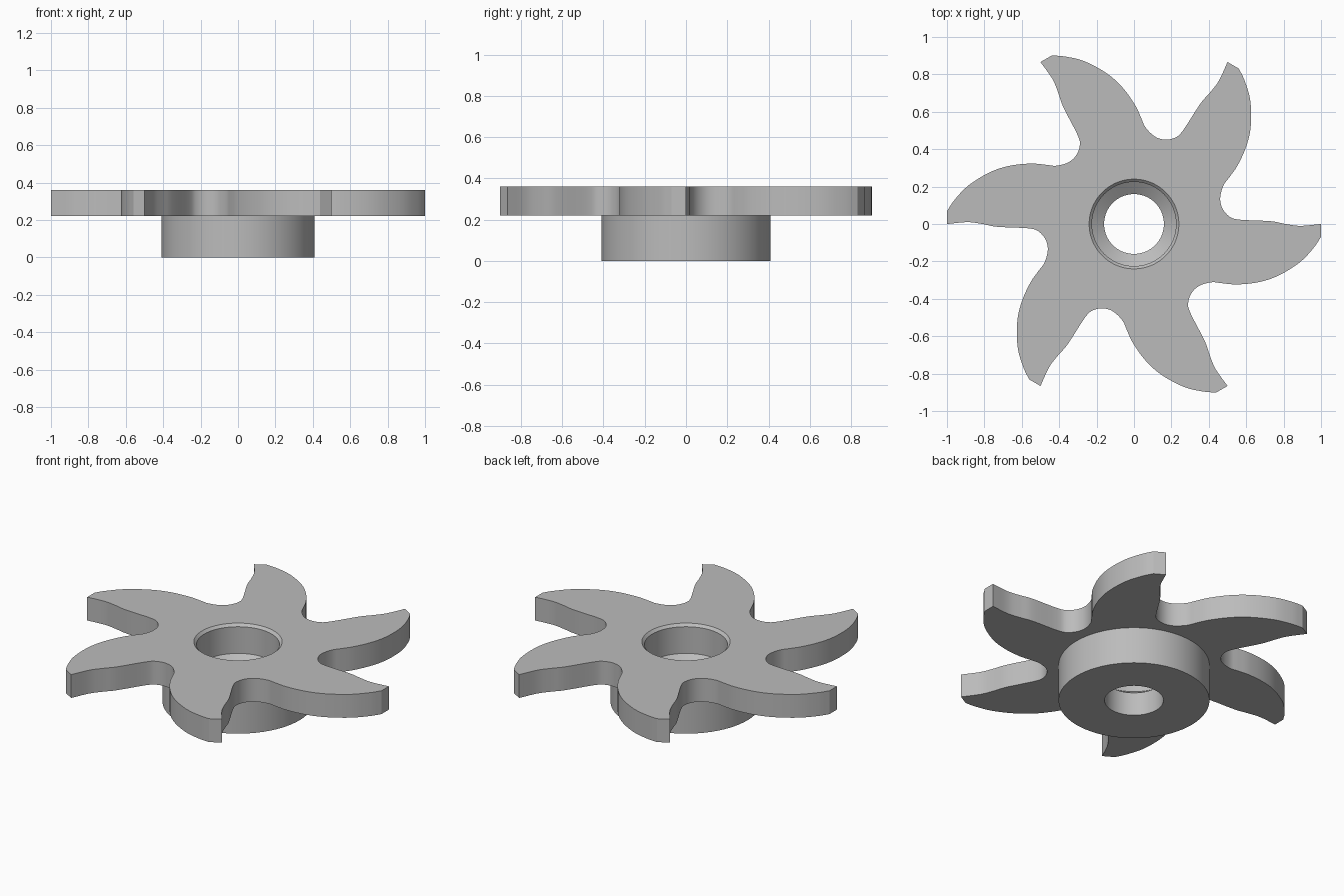
import bpy, bmesh
from math import radians, sin, cos, pi
from mathutils import Vector, Matrix

cube = bpy.data.objects.get("Cube")
if cube:
    bpy.data.objects.remove(cube, do_unlink=True)

ARMS, SEGMENTS = 6, 72
PLATE_BOTTOM, PLATE_TOP = 0.22, 0.36

# One repeat of the outline: arm tip, trailing edge, gullet, outer edge of the next arm
REPEAT = [(1, 0), (.89, -.01), (.81, 0), (.73, .015), (.565, .023), (.51, .04),
          (.472, .085), (.461, .14), (.478, .205), (.51, .25), (.555, .315),
          (.602, .42), (.625, .53), (.621, .665), (.59, .77), (.56, .831)]

# Hub section (radius, height): chamfer, counterbore, sloped shoulder, bore, outer wall
HUB = [(.24, PLATE_TOP), (.225, .345), (.225, .185), (.16, .14),
       (.16, 0), (.41, 0), (.41, PLATE_BOTTOM)]


def smooth_path(points, steps=4):
    """Catmull-Rom curve through the points."""
    p = [Vector(q) for q in points]
    p = [2 * p[0] - p[1]] + p + [2 * p[-1] - p[-2]]
    path = []
    for a, b, c, d in zip(p, p[1:], p[2:], p[3:]):
        for k in range(steps):
            t = k / steps
            path.append(0.5 * (2 * b + (c - a) * t + (2 * a - 5 * b + 4 * c - d) * t ** 2
                               + (3 * b - a - 3 * c + d) * t ** 3))
    return path + [p[-2]]


def add_loop(bm, points, z):
    verts = [bm.verts.new((x, y, z)) for x, y in points]
    edges = [bm.edges.new((v, verts[i - 1])) for i, v in enumerate(verts)]
    return verts, edges


def join_loops(bm, a, b):
    for i in range(len(a)):
        bm.faces.new((a[i - 1], a[i], b[i], b[i - 1]))


def circle(radius):
    return [(radius * cos(2 * pi * i / SEGMENTS), radius * sin(2 * pi * i / SEGMENTS))
            for i in range(SEGMENTS)]


steel = bpy.data.materials.new("grey_metal")
steel.use_nodes = True
colour = (0.5, 0.5, 0.5, 1)
steel.diffuse_color = colour
steel.node_tree.nodes["Principled BSDF"].inputs["Base Color"].default_value = colour

bm = bmesh.new()

# Curved arms: outline repeated around the axis
path = smooth_path(REPEAT)
outline = [Matrix.Rotation(radians(360 / ARMS * k), 2) @ q for k in range(ARMS) for q in path]
low, low_edges = add_loop(bm, outline, PLATE_BOTTOM)
high, high_edges = add_loop(bm, outline, PLATE_TOP)
join_loops(bm, low, high)

# Turned hub with stepped bore
rings = [add_loop(bm, circle(r), z) for r, z in HUB]
for (a, _), (b, _) in zip(rings, rings[1:]):
    join_loops(bm, a, b)

# Flat top and underside of the plate, around the hub
bmesh.ops.triangle_fill(bm, use_beauty=True, edges=high_edges + rings[0][1], normal=(0, 0, 1))
bmesh.ops.triangle_fill(bm, use_beauty=True, edges=low_edges + rings[-1][1], normal=(0, 0, -1))
bmesh.ops.recalc_face_normals(bm, faces=bm.faces)

mesh = bpy.data.meshes.new("impeller_wheel")
bm.to_mesh(mesh)
bm.free()
mesh.materials.append(steel)
wheel = bpy.data.objects.new("impeller_wheel", mesh)
bpy.context.collection.objects.link(wheel)

bpy.ops.object.select_all(action='DESELECT')
wheel.select_set(True)
bpy.context.view_layer.objects.active = wheel
bpy.ops.object.shade_smooth_by_angle(angle=radians(25))
